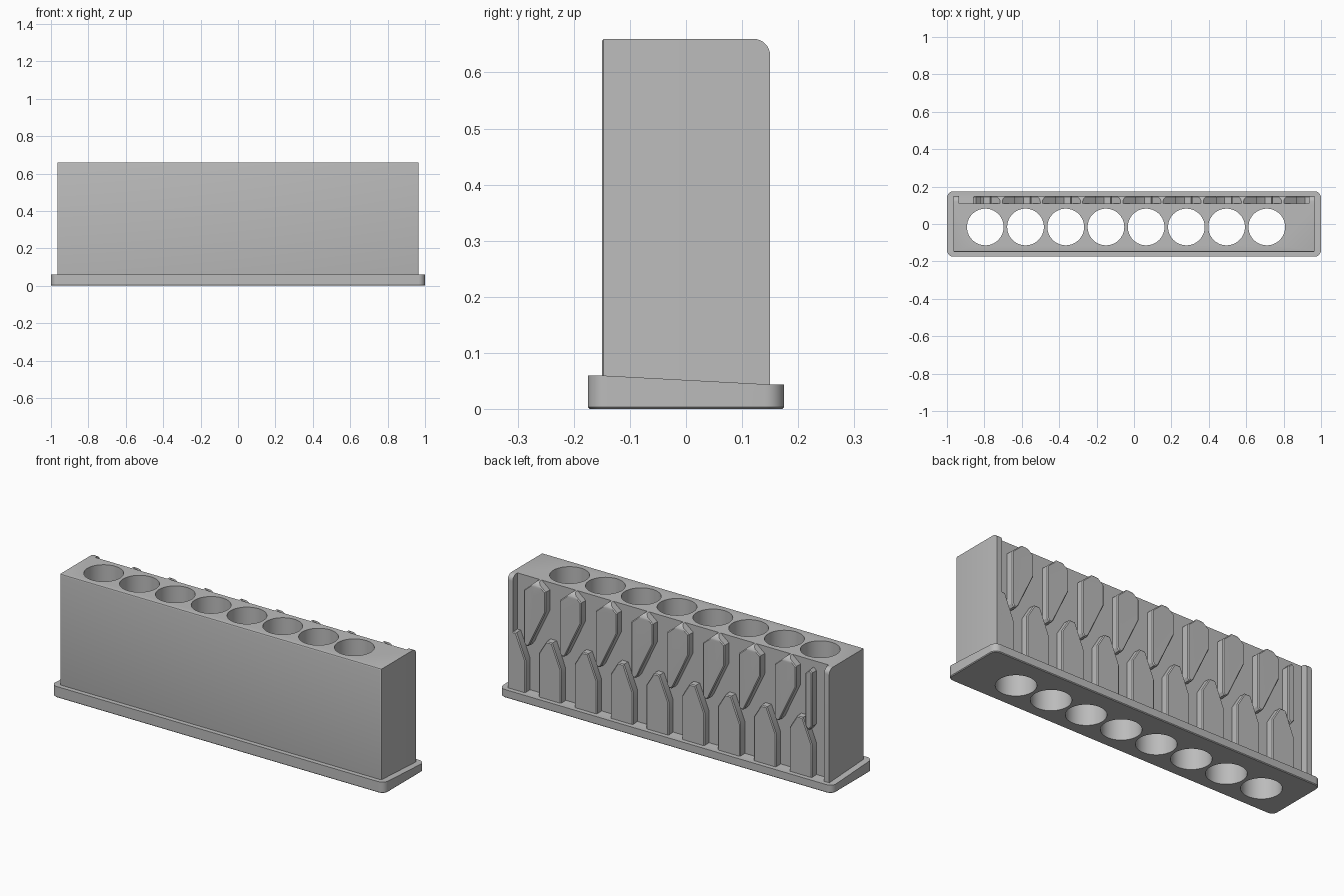
import bpy, bmesh, math
from mathutils import Vector

old = bpy.data.objects.get("Cube")
if old:
    bpy.data.objects.remove(old)

grey = bpy.data.materials.new("plain grey")
grey.use_nodes = True
grey.diffuse_color = (0.5, 0.5, 0.5, 1)
grey.node_tree.nodes["Principled BSDF"].inputs["Base Color"].default_value = (0.5, 0.5, 0.5, 1)

PITCH = 0.215
BACK, RIM, TOP, HALF = 0.11, 0.15, 0.66, 0.965


def finish(bm, name):
    bmesh.ops.recalc_face_normals(bm, faces=bm.faces)
    mesh = bpy.data.meshes.new(name)
    bm.to_mesh(mesh)
    bm.free()
    mesh.materials.append(grey)
    obj = bpy.data.objects.new(name, mesh)
    bpy.context.collection.objects.link(obj)
    return obj


def add_prism(bm, points, direction):
    """Extrude a closed outline of 3D points."""
    face = bm.faces.new([bm.verts.new(p) for p in points])
    new = bmesh.ops.extrude_face_region(bm, geom=[face])["geom"]
    verts = [g for g in new if isinstance(g, bmesh.types.BMVert)]
    bmesh.ops.translate(bm, verts=verts, vec=Vector(direction))


def add_box(bm, low, high):
    x0, y0, z0 = low
    x1, y1, z1 = high
    add_prism(bm, [(x0, y0, z0), (x1, y0, z0), (x1, y1, z0), (x0, y1, z0)], (0, 0, z1 - z0))


def cut(obj, cutter, operation):
    mod = obj.modifiers.new("cut", "BOOLEAN")
    mod.object, mod.operation, mod.solver = cutter, operation, "EXACT"
    apply(obj, mod)


def apply(obj, mod):
    bpy.context.view_layer.objects.active = obj
    bpy.ops.object.modifier_apply(modifier=mod.name)


def smooth(obj):
    bpy.ops.object.select_all(action="DESELECT")
    obj.select_set(True)
    bpy.context.view_layer.objects.active = obj
    bpy.ops.object.shade_smooth_by_angle(angle=math.radians(30))


# Row of round holes, shared by the body and the base
bm = bmesh.new()
for i in range(8):
    made = bmesh.ops.create_cone(bm, cap_ends=True, segments=64, radius1=0.098, radius2=0.098, depth=2)
    bmesh.ops.translate(bm, verts=made["verts"], vec=(-0.795 + PITCH * i, -0.016, 0))
hole_cutter = finish(bm, "hole_cutter")

# Body block with softened front and side edges
bm = bmesh.new()
add_box(bm, (-HALF, -RIM, 0.02), (HALF, BACK, TOP))
edges = [e for e in bm.edges if all(v.co.y < 0 for v in e.verts)]
bmesh.ops.bevel(bm, geom=edges, offset=0.006, segments=3, profile=0.5, affect="EDGES")
body = finish(bm, "body")
cut(body, hole_cutter, "DIFFERENCE")

# Base plate: rounded corners, chamfered underside, top sloping to the back
bm = bmesh.new()
add_box(bm, (-1, -0.175, 0), (1, 0.175, 0.06))
upright = [e for e in bm.edges if abs(e.verts[0].co.z - e.verts[1].co.z) > 0.01]
bmesh.ops.bevel(bm, geom=upright, offset=0.035, segments=8, profile=0.5, affect="EDGES")
under = [e for e in bm.edges if all(v.co.z < 0.001 for v in e.verts)]
bmesh.ops.bevel(bm, geom=under, offset=0.004, segments=1, affect="EDGES")
for y in (-RIM, RIM):
    bmesh.ops.bisect_plane(bm, geom=bm.verts[:] + bm.edges[:] + bm.faces[:],
                           plane_co=(0, y, 0), plane_no=(0, 1, 0))
for v in bm.verts:
    if v.co.z > 0.05:
        t = min(max((v.co.y + RIM) / (2 * RIM), 0), 1)
        v.co.z = 0.06 - 0.016 * t
base = finish(bm, "base")
cut(base, hole_cutter, "DIFFERENCE")

# Envelope with a rounded top back edge that trims the ribs
bm = bmesh.new()
arc = [(-HALF, RIM - 0.03 + 0.03 * math.cos(a), TOP - 0.03 + 0.03 * math.sin(a))
       for a in [math.pi / 2 * k / 8 for k in range(9)]]
add_prism(bm, [(-HALF, 0.1, 0.03), (-HALF, RIM, 0.03)] + arc + [(-HALF, 0.1, TOP)], (2 * HALF, 0, 0))
envelope = finish(bm, "rib_envelope")

# Interlocking ribs on the back; offsets are for the rib nearest the +x end
upper_rib = [(0.87, 0.6), (0.795, 0.665), (0.74, 0.62), (0.74, 0.51), (0.833, 0.315),
             (0.845, 0.3), (0.86, 0.3), (0.87, 0.315)]
lower_rib = [(0.78, 0.03), (0.78, 0.28), (0.735, 0.355), (0.7, 0.355), (0.645, 0.22), (0.645, 0.03)]
narrow_rib = [(-0.82, 0.6), (-0.845, 0.625), (-0.86, 0.61), (-0.86, 0.32), (-0.84, 0.295), (-0.82, 0.315)]


def make_rib(name, outline, shift):
    bm = bmesh.new()
    add_prism(bm, [(x + shift, 0.1, z) for x, z in outline], (0, RIM - 0.1, 0))
    rim = [e for e in bm.edges if all(v.co.y > RIM - 0.001 for v in e.verts)]
    bmesh.ops.bevel(bm, geom=rim, offset=0.005, segments=1, affect="EDGES")
    rib = finish(bm, name)
    cut(rib, envelope, "INTERSECT")
    return rib


parts = [body, base]
for i in range(8):
    parts.append(make_rib(f"upper_rib_{i + 1}", upper_rib, -PITCH * i))
for i in range(-1, 8):
    parts.append(make_rib(f"lower_rib_{i + 2}", lower_rib, -PITCH * i))
parts.append(make_rib("narrow_rib", narrow_rib, 0))

# Thin end walls closing the back channel
for name, side in (("left_wall", 1), ("right_wall", -1)):
    inner = 0.935 * side
    outline = [(inner, 0.03), (HALF * side, 0.03), (HALF * side, TOP), (inner, TOP)]
    bm = bmesh.new()
    add_prism(bm, [(x, 0.1, z) for x, z in outline], (0, RIM - 0.1, 0))
    wall = finish(bm, name)
    cut(wall, envelope, "INTERSECT")
    parts.append(wall)

for part in parts:
    smooth(part)
for helper in (hole_cutter, envelope):
    bpy.data.objects.remove(helper)
